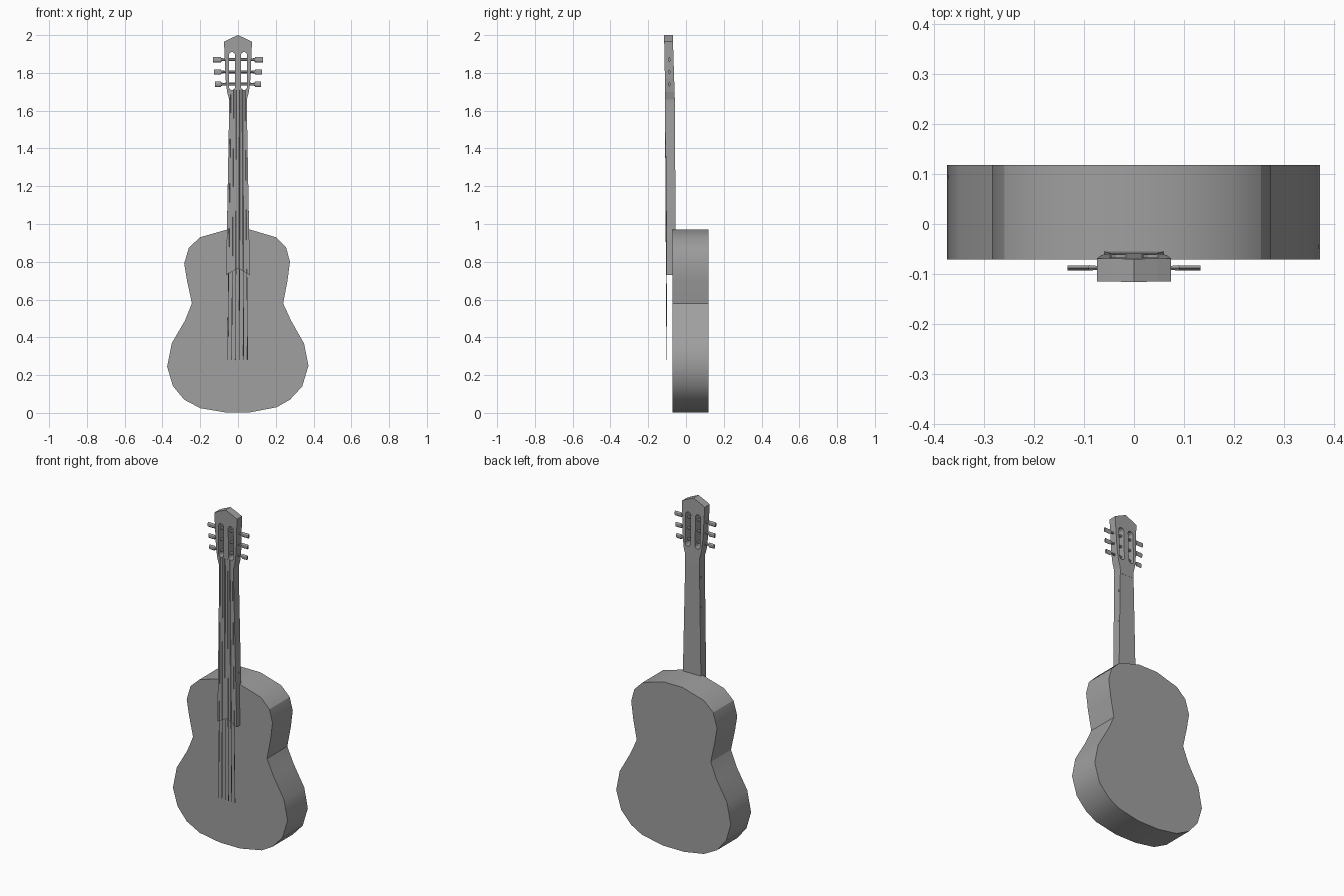
import bpy, bmesh, math
from mathutils import Matrix

old = bpy.data.objects.get("Cube")
if old:
    bpy.data.objects.remove(old)

grey = bpy.data.materials.new("plain grey")
grey.use_nodes = True
grey.diffuse_color = (0.35, 0.35, 0.35, 1)
grey.node_tree.nodes["Principled BSDF"].inputs["Base Color"].default_value = grey.diffuse_color


def add_object(name, bm):
    bmesh.ops.recalc_face_normals(bm, faces=bm.faces)
    mesh = bpy.data.meshes.new(name)
    bm.to_mesh(mesh)
    bm.free()
    mesh.materials.append(grey)
    obj = bpy.data.objects.new(name, mesh)
    bpy.context.collection.objects.link(obj)
    return obj


def slab(name, outline, front, back):
    """Extrude an x-z outline between two depth functions of z."""
    bm = bmesh.new()
    a = [bm.verts.new((x, front(z), z)) for x, z in outline]
    b = [bm.verts.new((x, back(z), z)) for x, z in outline]
    bm.faces.new(a)
    bm.faces.new(b)
    for i in range(len(a)):
        j = (i + 1) % len(a)
        bm.faces.new((a[i], a[j], b[j], b[i]))
    return add_object(name, bm)


def slope(z0, y0, z1, y1):
    return lambda z: y0 + (y1 - y0) * (z - z0) / (z1 - z0)


def mirrored(half):
    return half + [(-x, z) for x, z in reversed(half) if x > 0]


def rod(bm, start, end, r0, r1, sides=6, flat=1.0):
    """Tapered rod between two points; flat squeezes its depth."""
    d = end - start
    m = Matrix.Translation((start + end) / 2) @ Matrix.Diagonal((1, flat, 1, 1)) \
        @ d.to_track_quat('Z', 'Y').to_matrix().to_4x4()
    bmesh.ops.create_cone(bm, cap_ends=True, segments=sides, radius1=r0,
                          radius2=r1, depth=d.length, matrix=m)


V = lambda *p: Matrix.Translation(p).translation

# Sound box: waisted outline, smooth sides
right_side = [(.065, .003), (.205, .03), (.275, .07), (.34, .14), (.373, .25),
              (.35, .367), (.28, .49), (.239, .58), (.262, .70), (.275, .80),
              (.255, .875), (.20, .93), (.065, .97)]
left_side = [(-.07, .003), (-.20, .025), (-.285, .07), (-.345, .143), (-.375, .245),
             (-.35, .37), (-.28, .49), (-.244, .58), (-.27, .70), (-.285, .79),
             (-.26, .875), (-.20, .93), (-.06, .97)]
body = slab("body", right_side + left_side[::-1], lambda z: -.071, lambda z: .118)
bpy.ops.object.select_all(action='DESELECT')
body.select_set(True)
bpy.context.view_layer.objects.active = body
bpy.ops.object.shade_smooth_by_angle()

# Fretboard with a notched lower end, and the neck behind it
board_front = slope(.73, -.102, 1.66, -.109)
slab("fretboard", mirrored([(0, .765), (.063, .73), (.046, 1.66)]),
     board_front, lambda z: -.069)
slab("neck", mirrored([(.059, .96), (.046, 1.64)]),
     lambda z: -.075, slope(.96, -.055, 1.64, -.059))

# Headstock with two rounded slots
head = slab("headstock",
            mirrored([(.046, 1.62), (.047, 1.66), (.058, 1.70), (.066, 1.77),
                      (.074, 1.965), (.045, 1.98), (0, 2.0)]),
            slope(1.62, -.109, 2, -.116), slope(1.62, -.058, 2, -.070))
for side, label in ((1, "left"), (-1, "right")):
    slot = []
    for i in range(12):
        t = math.tau * (i + .5) / 12
        slot.append((side * .032 + .017 * math.cos(t),
                     1.81 + math.copysign(.083, math.sin(t)) + .017 * math.sin(t)))
    cutter = slab(label + "_slot_cutter", slot, lambda z: -.2, lambda z: .1)
    cutter.hide_render = True
    cutter.hide_set(True)
    cut = head.modifiers.new(label + "_slot", 'BOOLEAN')
    cut.operation = 'DIFFERENCE'
    cut.solver = 'EXACT'
    cut.object = cutter

    # Tuning pegs: roller across the slot, thin shaft, flat button
    for n, z in enumerate((1.74, 1.805, 1.87)):
        bm = bmesh.new()
        reach = .123 + .005 * n
        p = [V(side * x, -.088, z) for x in (.008, .07, .09, reach)]
        rod(bm, p[0], p[1], .008, .008)
        rod(bm, p[1], p[2], .006, .009, flat=.7)
        rod(bm, p[2], p[3], .014, .014, flat=.4)
        add_object(f"{label}_peg_{n + 1}", bm)

# Six strings lying along the fretboard face
for n in range(6):
    k = (n - 2.5) / 2.5
    bm = bmesh.new()
    rod(bm, V(.053 * k - .002, -.1015, .28), V(.039 * k, -.110, 1.71), .002, .002, 5)
    add_object(f"string_{n + 1}", bm)
